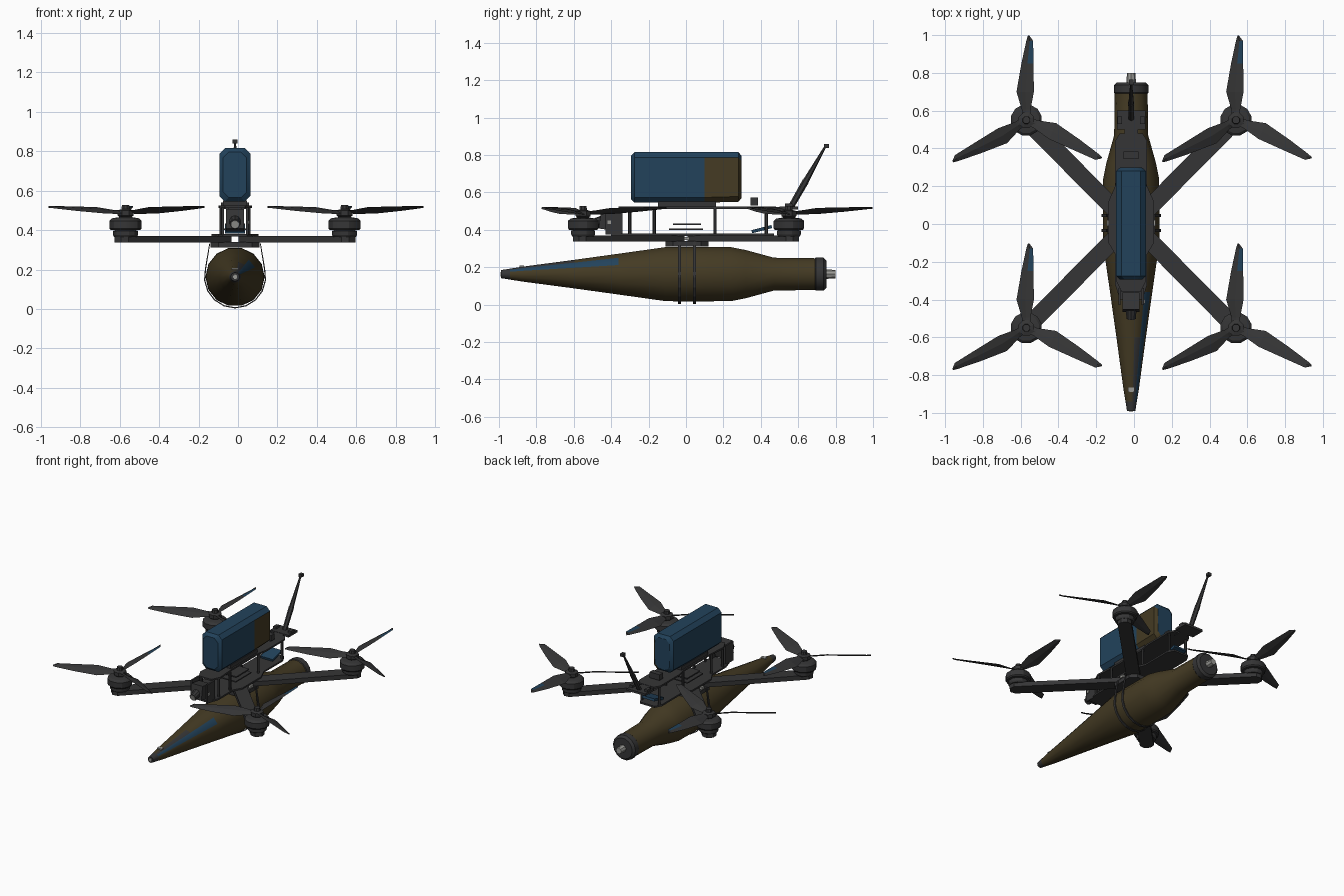
import bpy, bmesh, math
from mathutils import Vector, Matrix

if "Cube" in bpy.data.objects:
    bpy.data.objects.remove(bpy.data.objects["Cube"])

CX = -0.015  # centre line of the airframe


def mat(name, rgb):
    m = bpy.data.materials.new(name)
    m.diffuse_color = (*rgb, 1)
    m.use_nodes = True
    m.node_tree.nodes["Principled BSDF"].inputs["Base Color"].default_value = m.diffuse_color
    return m


DARK = mat("dark grey", (0.036, 0.036, 0.037))
BLUE = mat("slate blue", (0.016, 0.055, 0.105))
OLIVE = mat("olive brown", (0.058, 0.043, 0.017))
LIGHT = mat("light grey", (0.32, 0.32, 0.30))


def finish(name, bm, mats, smooth=None):
    bmesh.ops.recalc_face_normals(bm, faces=bm.faces)
    me = bpy.data.meshes.new(name)
    bm.to_mesh(me)
    bm.free()
    for m in mats:
        me.materials.append(m)
    ob = bpy.data.objects.new(name, me)
    bpy.context.collection.objects.link(ob)
    if smooth:
        bpy.ops.object.select_all(action='DESELECT')
        ob.select_set(True)
        bpy.context.view_layer.objects.active = ob
        bpy.ops.object.shade_smooth_by_angle(angle=math.radians(smooth))
    return ob


def loft(bm, rings, cap=True):
    vs = [[bm.verts.new(p) for p in r] for r in rings]
    n = len(vs[0])
    out = []
    for k, (a, b) in enumerate(zip(vs, vs[1:])):
        for i in range(n):
            j = (i + 1) % n
            out.append((k, i, bm.faces.new((a[i], a[j], b[j], b[i]))))
    if cap:
        bm.faces.new(vs[0])
        bm.faces.new(vs[-1])
    return out


def box(name, lo, hi, m=DARK, rot=None):
    bm = bmesh.new()
    lo, hi = Vector(lo), Vector(hi)
    bmesh.ops.create_cube(bm, size=1)
    bmesh.ops.scale(bm, vec=hi - lo, verts=bm.verts)
    if rot:
        bmesh.ops.rotate(bm, matrix=rot, verts=bm.verts)
    bmesh.ops.translate(bm, vec=(lo + hi) / 2, verts=bm.verts)
    return finish(name, bm, [m])


def lathe(name, c, prof, n, m=DARK, smooth=None):
    # prof: (radius, z) around a vertical axis through c
    bm = bmesh.new()
    ang = [2 * math.pi * (i + .5) / n for i in range(n)]
    loft(bm, [[(c[0] + r * math.cos(a), c[1] + r * math.sin(a), z) for a in ang] for r, z in prof])
    return finish(name, bm, [m], smooth)


def plate(name, half, z0, z1, m=DARK):
    # half: (half width, y) outline, mirrored about the centre line
    out = [(CX + x, y) for x, y in half] + [(CX - x, y) for x, y in reversed(half)]
    bm = bmesh.new()
    loft(bm, [[(x, y, z) for x, y in out] for z in (z0, z1)])
    return finish(name, bm, [m])


def rod(name, p, q, r0, r1, m=DARK, n=6):
    bm = bmesh.new()
    p, q = Vector(p), Vector(q)
    d = q - p
    bmesh.ops.create_cone(bm, cap_ends=True, segments=n, radius1=r0, radius2=r1, depth=d.length,
                          matrix=Matrix.Translation((p + q) / 2) @ d.to_track_quat('Z', 'Y').to_matrix().to_4x4())
    return finish(name, bm, [m])


# slung body: lathed along y, dark nose and tail, blue streak on the upper right of the nose
SZ, N = 0.163, 14
prof = [(.022, -.99), (.03, -.94), (.04, -.88), (.078, -.6), (.112, -.36), (.148, -.11), (.15, .0),
        (.148, .24), (.132, .32), (.09, .47), (.087, .69), (.091, .695), (.091, .735), (.075, .75)]
bm = bmesh.new()
rings = [[(CX + r * math.cos(2 * math.pi * i / N), y, SZ + r * math.sin(2 * math.pi * i / N))
          for i in range(N)] for r, y in prof]
for k, i, f in loft(bm, rings):
    f.material_index = 0
    if k < 1 or k >= 10:
        f.material_index = 1
    elif i == 1 and k in (1, 2, 3):
        f.material_index = 2
    elif i == 2 and k in (1, 2):
        f.material_index = 1
for f in bm.faces:
    if len(f.verts) == N:
        f.material_index = 1
finish("slung_body", bm, [OLIVE, DARK, BLUE], 35)
rod("nose_tip", (CX, -.992, SZ), (CX, -.955, SZ), .012, .02, LIGHT)
box("nose_top_stud", (CX - .018, -.89, .2), (CX + .018, -.865, .208), LIGHT)
rod("tail_stud", (CX, .745, SZ), (CX, .80, SZ), .026, .022, LIGHT, 8)

# straps that hold the slung body
for s, y in (("front", -.035), ("rear", .045)):
    bm = bmesh.new()
    path = [(.13, .335)] + [(.158 * math.cos(a), SZ + .160 * math.sin(a))
                            for a in [math.radians(15 - 21 * i) for i in range(11)]] + [(-.13, .335)]
    rows = []
    for x, z in path:
        v = Vector((x, z - SZ))
        q = v * (1 - .006 / v.length)
        rows.append([(CX + a, y + dy, SZ + b) for (a, b), dy in
                     ((v, -.008), (v, .008), (q, .008), (q, -.008))])
    loft(bm, rows)
    finish(s + "_strap", bm, [DARK])

# frame: arms, decks, posts
for sx in (-1, 1):
    for sy in (-1, 1):
        c = Vector((CX + .555 * sx, .55 * sy))
        inner = Vector((CX + .05 * sx, .04 * sy))
        d = (c - inner).normalized()
        s = Vector((-d.y, d.x)) * .046
        end = c + d * .055
        outline = [inner + s, end + s - d * .03, end + s * .5, end - s * .5, end - s - d * .03, inner - s]
        bm = bmesh.new()
        loft(bm, [[(p.x, p.y, z) for p in outline] for z in (.337, .37)])
        finish("arm", bm, [DARK])
plate("lower_deck", [(.06, -.4), (.085, -.32), (.085, -.16), (.12, -.1), (.12, .12), (.085, .2), (.085, .42), (.06, .47)],
      .368, .38)
plate("clamp_plate", [(.085, -.11), (.125, -.07), (.125, .08), (.085, .12)], .312, .34)
plate("upper_deck", [(.05, -.36), (.08, -.3), (.07, -.15), (.07, .15), (.085, .22), (.085, .44), (.06, .48)],
      .512, .524)
for sx in (-1, 1):
    for y in (-.30, -.17, .155, .43):
        rod("deck_post", (CX + .07 * sx, y, .375), (CX + .07 * sx, y, .515), .009, .009)
    box("side_clip", (CX + .118 * sx - .01, -.01, .345), (CX + .118 * sx + .01, .02, .362), LIGHT)
box("circuit_board", (CX - .06, -.09, .40), (CX + .06, .09, .408))
box("upper_circuit_board", (CX - .05, -.07, .425), (CX + .05, .08, .433))
box("radio_module", (CX - .05, .35, .395), (CX + .05, .46, .412), BLUE, Matrix.Rotation(.25, 3, 'X'))
box("small_receiver", (CX - .04, .345, .53), (CX + .04, .385, .572))

# camera
box("camera_body", (CX - .045, -.46, .40), (CX + .045, -.37, .50), DARK, Matrix.Rotation(-.15, 3, 'X'))
rod("camera_lens", (CX, -.45, .445), (CX, -.50, .43), .03, .026, DARK, 10)
rod("lens_glass", (CX, -.50, .43), (CX, -.504, .429), .02, .02, LIGHT, 10)
for sx in (-1, 1):
    box("camera_bracket", (CX + .062 * sx - .006, -.43, .375), (CX + .062 * sx + .006, -.34, .515))
box("camera_bolt", (CX + .066, -.42, .43), (CX + .074, -.40, .45), LIGHT)

# battery with bevelled edges, olive rear part on the right side
bm = bmesh.new()
rings = []
for y, t in ((-.295, .02), (-.275, 0), (.10, 0), (.28, 0), (.298, .02)):
    x0, x1, z0, z1, b = CX - .08 + t, CX + .078 - t, .545 + t, .815 - t, .028
    if y > 0.2:
        z0 += .005
    rings.append([(x0 + b, y, z0), (x1 - b, y, z0), (x1, y, z0 + b), (x1, y, z1 - b),
                  (x1 - b, y, z1), (x0 + b, y, z1), (x0, y, z1 - b), (x0, y, z0 + b)])
for k, i, f in loft(bm, rings):
    f.material_index = 1 if k >= 2 and i in (1, 2) else 0
finish("battery", bm, [BLUE, OLIVE], 30)
box("battery_pad", (CX - .06, -.15, .522), (CX + .06, .16, .55))

# rear antenna and its mount
box("antenna_mount", (CX - .075, .50, .508), (CX + .075, .60, .524))
box("mount_bridge", (CX - .035, .44, .508), (CX + .035, .52, .522))
for sx in (-1, 1):
    box("mount_tab", (CX + .06 * sx - .012, .53, .52), (CX + .06 * sx + .012, .57, .54))
rod("antenna_base", (CX, .56, .52), (CX, .64, .66), .016, .018)
rod("antenna_mast", (CX, .64, .66), (CX, .745, .845), .016, .006)
box("antenna_tip", (CX - .012, .737, .838), (CX + .012, .765, .86))

# motors and propellers; all four propellers are the same
sections = [(.0, -.022, .022, .485, .50), (.055, -.024, .022, .482, .502), (.15, -.052, .040, .484, .517),
            (.30, -.026, .038, .497, .52), (.42, .000, .036, .510, .523), (.447, .008, .016, .514, .519)]
for sx in (-1, 1):
    for sy in (-1, 1):
        c = (CX + .555 * sx, .55 * sy)
        lathe("motor_base", c, [(.06, .365), (.066, .375), (.066, .395), (.05, .402)], 12, DARK, 30)
        lathe("motor_bell", c, [(.078, .40), (.084, .408), (.084, .447), (.07, .46), (.03, .466)], 12, DARK, 30)
        lathe("propeller_hub", c, [(.03, .464), (.044, .474), (.044, .50), (.022, .506), (.02, .528)], 8)
        for turn in (0, 121, -115):
            bm = bmesh.new()
            rows = []
            for y, x0, x1, z0, z1 in sections:
                xm, zm = (x0 + x1) / 2, (z0 + z1) / 2
                rows.append([(x0, y, z0), (xm, y, zm + .005), (x1, y, z1), (xm, y, zm - .005)])
            for k, i, f in loft(bm, rows):
                # painted outer leading facet on the rearward blade
                f.material_index = 1 if turn == 0 and i == 1 and k == 3 else 0
            bmesh.ops.rotate(bm, matrix=Matrix.Rotation(math.radians(turn), 3, 'Z'), verts=bm.verts)
            bmesh.ops.translate(bm, vec=(c[0], c[1], 0), verts=bm.verts)
            finish("propeller_blade", bm, [DARK, BLUE])
